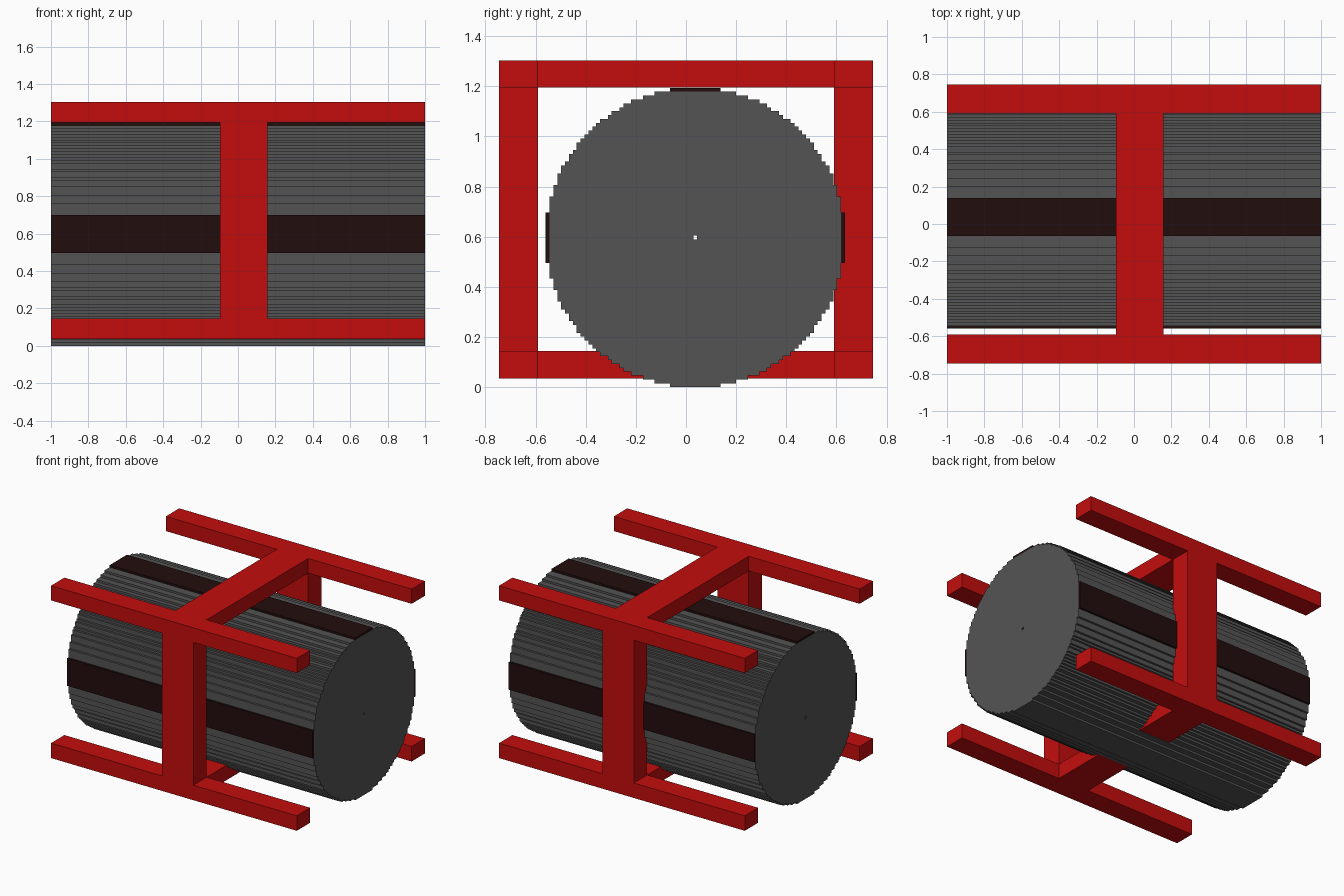
import bpy, bmesh
from mathutils import Vector

cube = bpy.data.objects.get("Cube")
if cube:
    bpy.data.objects.remove(cube, do_unlink=True)


def material(name, rgb):
    m = bpy.data.materials.new(name)
    m.use_nodes = True
    m.diffuse_color = (*rgb, 1)
    m.node_tree.nodes["Principled BSDF"].inputs["Base Color"].default_value = (*rgb, 1)
    return m


RED = material("frame red", (0.55, 0.004, 0.004))
GREY = material("drum grey", (0.088, 0.088, 0.088))
DARK = material("stripe dark brown", (0.016, 0.004, 0.004))


def finish(name, bm, mat):
    bmesh.ops.recalc_face_normals(bm, faces=bm.faces)
    mesh = bpy.data.meshes.new(name)
    bm.to_mesh(mesh)
    bm.free()
    mesh.materials.append(mat)
    obj = bpy.data.objects.new(name, mesh)
    bpy.context.collection.objects.link(obj)
    return obj


def box(name, x, y, z, mat):
    bm = bmesh.new()
    bmesh.ops.create_cube(bm, size=1)
    for v in bm.verts:
        v.co = [(a + b) / 2 + c * (b - a) for (a, b), c in zip((x, y, z), v.co)]
    return finish(name, bm, mat)


# Frame: four long rails, two posts and two cross beams
Y_IN, Y_OUT = 0.59, 0.745
LOW, HIGH = (0.035, 0.145), (1.195, 1.303)
MID_X = (-0.097, 0.158)
for side, y in (("front", (-Y_OUT, -Y_IN)), ("back", (Y_IN, Y_OUT))):
    box(side + "_lower_rail", (-1, 1), y, LOW, RED)
    box(side + "_upper_rail", (-1, 1), y, HIGH, RED)
    box(side + "_post", MID_X, y, (LOW[1], HIGH[0]), RED)
box("lower_cross_beam", MID_X, (-Y_IN, Y_IN), LOW, RED)
box("upper_cross_beam", MID_X, (-Y_IN, Y_IN), HIGH, RED)

# Drum: a disc of square steps, 77 steps across, with a one-step bore
N = 38
R = N + 0.5
CY, CZ = 0.037, 0.597
STEP = CZ / R


def half_width(row):
    w = int((R * R - row * row) ** 0.5)
    return min(w, N - 1) + 0.5      # the outermost columns are the stripes


right = []
for row in range(-N, N):            # the outermost top row is a stripe too
    w = half_width(row)
    if right and right[-1][0] == w:
        right[-1] = (w, row + 0.5)
    else:
        right += [(w, row - 0.5), (w, row + 0.5)]
outline = right + [(-y, z) for y, z in reversed(right)]
bore = [(-0.5, -0.5), (0.5, -0.5), (0.5, 0.5), (-0.5, 0.5)]

bm = bmesh.new()
for loop in (outline, bore):
    vs = [bm.verts.new((-1, CY + y * STEP, CZ + z * STEP)) for y, z in loop]
    for i, v in enumerate(vs):
        bm.edges.new((vs[i - 1], v))
bmesh.ops.triangle_fill(bm, edges=bm.edges[:], use_beauty=True, normal=Vector((1, 0, 0)))
ext = bmesh.ops.extrude_face_region(bm, geom=bm.faces[:], use_keep_orig=True)
bmesh.ops.translate(bm, vec=(2, 0, 0),
                    verts=[g for g in ext["geom"] if isinstance(g, bmesh.types.BMVert)])
finish("drum", bm, GREY)

# Stripes: one step proud of the drum on top, front and back
half = 6.5 * STEP
inner, outer = (N - 0.5) * STEP, R * STEP
box("top_stripe", (-1, 1), (CY - half, CY + half), (CZ + inner, CZ + outer), DARK)
box("front_stripe", (-1, 1), (CY - outer, CY - inner), (CZ - half, CZ + half), DARK)
box("back_stripe", (-1, 1), (CY + inner, CY + outer), (CZ - half, CZ + half), DARK)
